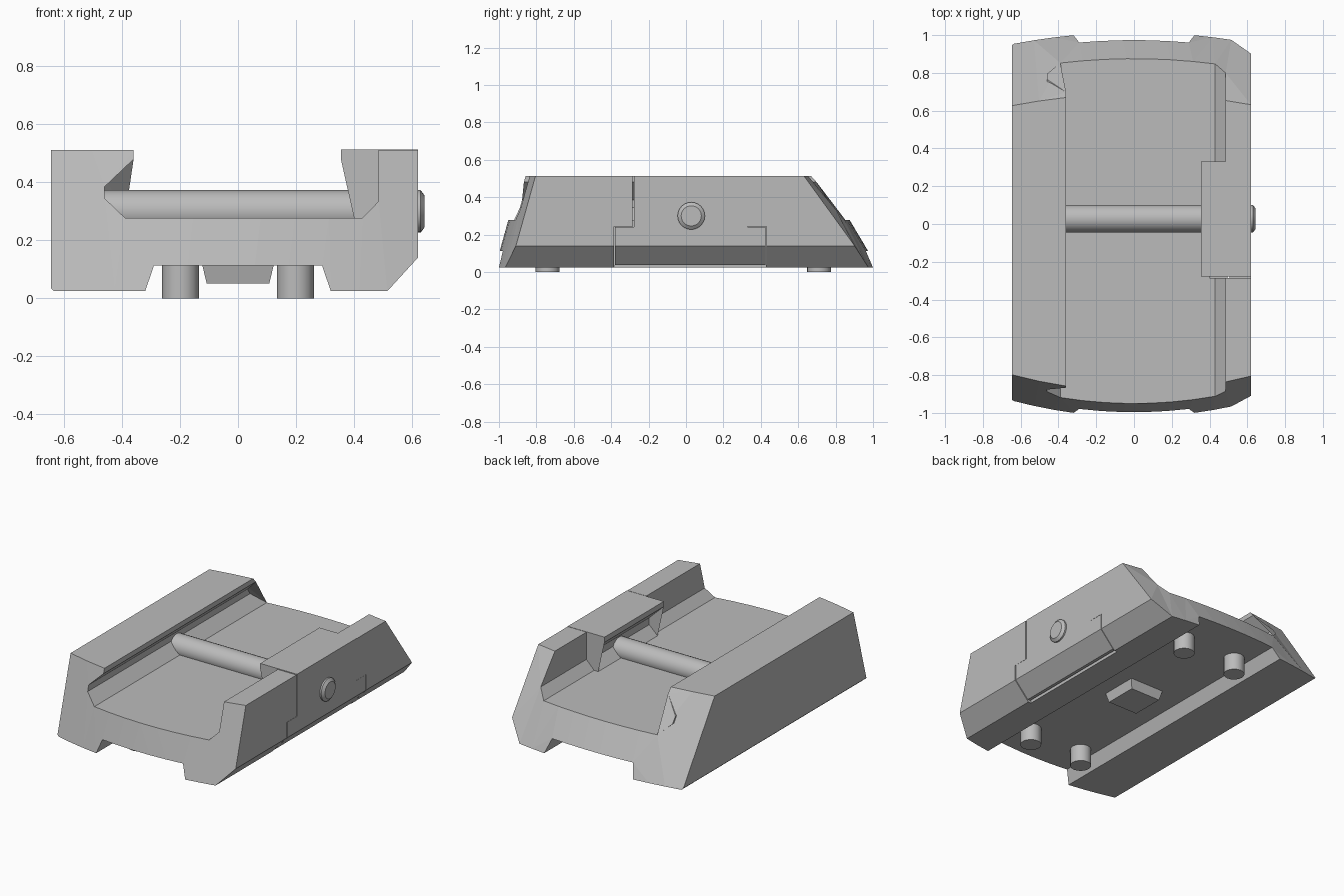
import bpy, bmesh, math
from mathutils import Matrix

if "Cube" in bpy.data.objects:
    bpy.data.objects.remove(bpy.data.objects["Cube"])

grey = bpy.data.materials.new("plain grey")
grey.use_nodes = True
COLOUR = (0.5, 0.5, 0.5, 1)
grey.diffuse_color = COLOUR
grey.node_tree.nodes["Principled BSDF"].inputs["Base Color"].default_value = COLOUR


def finish(bm, name, smooth=False):
    bmesh.ops.recalc_face_normals(bm, faces=bm.faces)
    mesh = bpy.data.meshes.new(name)
    bm.to_mesh(mesh)
    bm.free()
    ob = bpy.data.objects.new(name, mesh)
    bpy.context.collection.objects.link(ob)
    mesh.materials.append(grey)
    if smooth:
        bpy.ops.object.select_all(action='DESELECT')
        ob.select_set(True)
        bpy.context.view_layer.objects.active = ob
        bpy.ops.object.shade_smooth_by_angle(angle=math.radians(35))
    return ob


def extrude(name, profile, front, back):
    """Extrude an x-z profile between two end surfaces y = f(x, z)."""
    bm = bmesh.new()
    a = [bm.verts.new((x, front(x, z), z)) for x, z in profile]
    b = [bm.verts.new((x, back(x, z), z)) for x, z in profile]
    n = len(profile)
    for i in range(n):
        j = (i + 1) % n
        bm.faces.new((a[i], a[j], b[j], b[i]))
    caps = [bm.faces.new(a), bm.faces.new(b)]
    bmesh.ops.triangulate(bm, faces=caps)
    return finish(bm, name)


def slab(name, profile, y0, y1):
    return extrude(name, profile, lambda x, z: y0, lambda x, z: y1)


def box(name, x0, x1, y0, y1, z0, z1):
    return slab(name, [(x0, z0), (x1, z0), (x1, z1), (x0, z1)], y0, y1)


def cylinder(name, r0, r1, length, centre, axis='Z', sides=24):
    bm = bmesh.new()
    bmesh.ops.create_cone(bm, cap_ends=True, segments=sides, radius1=r0,
                          radius2=r1, depth=length)
    if axis == 'X':
        bm.transform(Matrix.Rotation(math.pi / 2, 4, 'Y'))
    bm.transform(Matrix.Translation(centre))
    return finish(bm, name, True)


def cut(ob, cutter):
    mod = ob.modifiers.new("cut", 'BOOLEAN')
    mod.operation, mod.solver, mod.object = 'DIFFERENCE', 'EXACT', cutter
    bpy.context.view_layer.objects.active = ob
    bpy.ops.object.modifier_apply(modifier=mod.name)
    bpy.data.objects.remove(cutter)


def subdivide(profile, step=0.12):
    """Split wide edges so the bowed ends stay curved."""
    out = []
    for (x0, z0), (x1, z1) in zip(profile, profile[1:] + profile[:1]):
        n = max(1, round(abs(x1 - x0) / step))
        out += [(x0 + (x1 - x0) * i / n, z0 + (z1 - z0) * i / n) for i in range(n)]
    return out


# Main body: dovetail channel with bowed, sloping ends
body_profile = [
    (-0.645, 0.512), (-0.36, 0.512), (-0.36, 0.48), (-0.46, 0.385),
    (-0.46, 0.345), (-0.39, 0.278), (0.43, 0.278), (0.485, 0.335),
    (0.485, 0.512), (0.62, 0.512), (0.62, 0.14), (0.515, 0.025),
    (0.32, 0.025), (0.29, 0.113), (-0.29, 0.113), (-0.32, 0.025),
    (-0.635, 0.025), (-0.645, 0.035)]
body = extrude("body", subdivide(body_profile),
               lambda x, z: -(1.028 - 0.207 * x * x - 0.28 * z),
               lambda x, z: 1.025 - 0.15 * x * x - 0.4 * z - 0.5 * z * z)

# Pocket for the clamp, and the screw recess on the far side
ROD_Y, ROD_Z = 0.028, 0.30
cut(body, box("pocket_upper", 0.40, 0.7, -0.285, 0.33, 0.24, 0.6))
cut(body, box("pocket_lower", 0.495, 0.7, -0.385, 0.43, -0.1, 0.242))
cut(body, cylinder("recess", 0.06, 0.06, 0.06, (-0.645, ROD_Y, ROD_Z), 'X'))

# Clamp jaw and its lower skirt
slab("clamp_jaw", [
    (0.355, 0.514), (0.62, 0.514), (0.62, 0.24), (0.40, 0.24), (0.40, 0.278),
    (0.46, 0.335), (0.46, 0.38), (0.355, 0.48)], -0.279, 0.33)
slab("clamp_skirt", [
    (0.505, 0.241), (0.62, 0.241), (0.62, 0.14), (0.525, 0.036),
    (0.505, 0.036)], -0.379, 0.426)

# Cross bolt with a bevelled head and a slotted end
cylinder("cross_bolt", 0.073, 0.073, 1.05, (0.035, ROD_Y, ROD_Z), 'X')
cylinder("bolt_head", 0.073, 0.073, 0.03, (0.615, ROD_Y, ROD_Z), 'X')
cylinder("bolt_head_bevel", 0.073, 0.054, 0.014, (0.637, ROD_Y, ROD_Z), 'X')
screw = cylinder("screw_end", 0.045, 0.045, 0.03, (-0.625, ROD_Y, ROD_Z), 'X')
cut(screw, box("slot", -0.7, -0.62, ROD_Y - 0.1, ROD_Y + 0.1, ROD_Z - 0.01, ROD_Z + 0.01))

# Locating posts under the body
for side, x in (("right", -0.198), ("left", 0.198)):
    for end, y in (("front", -0.74), ("back", 0.71)):
        cylinder(f"post_{end}_{side}", 0.064, 0.064, 0.125, (x, y, 0.0625), sides=16)

# Tapered square boss in the middle of the underside
bm = bmesh.new()
bmesh.ops.create_cone(bm, cap_ends=True, segments=4, radius1=0.108 * math.sqrt(2),
                      radius2=0.124 * math.sqrt(2), depth=0.066)
bm.transform(Matrix.Translation((0, 0, 0.085)) @ Matrix.Rotation(math.pi / 4, 4, 'Z'))
finish(bm, "centre_boss")
